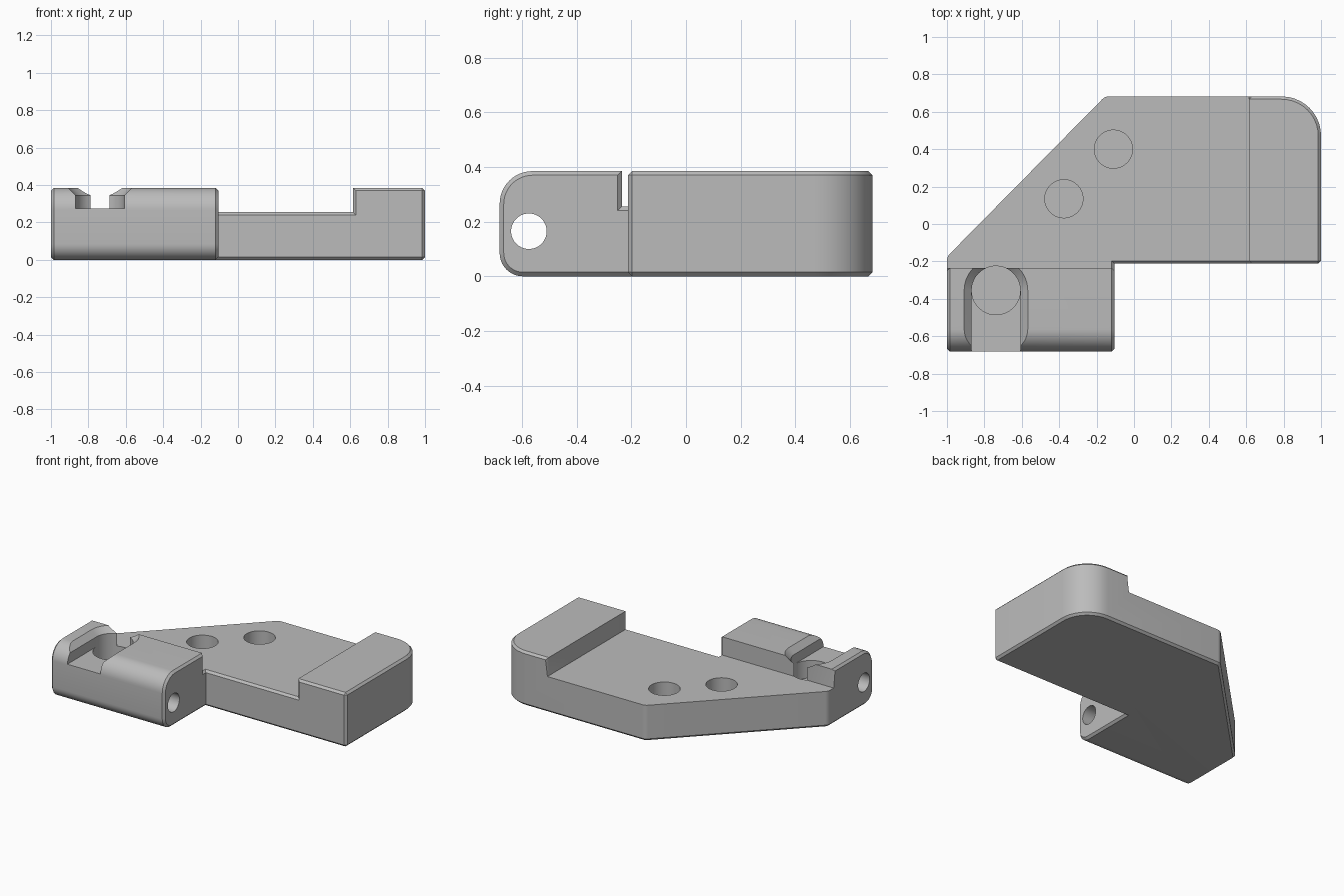
import bpy, bmesh, math
from mathutils import Matrix, Vector

cube = bpy.data.objects.get("Cube")
if cube:
    bpy.data.objects.remove(cube)

TOP, FLOOR = 0.385, 0.255
FRONT, BACK = -0.682, 0.682
BAR_BACK, PLATE_FRONT, BAR_END, STEP = -0.235, -0.212, -0.105, 0.615

grey = bpy.data.materials.new("plain_grey")
grey.use_nodes = True
grey.diffuse_color = (0.5, 0.5, 0.5, 1)
grey.node_tree.nodes["Principled BSDF"].inputs["Base Color"].default_value = grey.diffuse_color


def make_object(name, bm):
    bmesh.ops.recalc_face_normals(bm, faces=bm.faces)
    mesh = bpy.data.meshes.new(name)
    bm.to_mesh(mesh)
    bm.free()
    mesh.materials.append(grey)
    obj = bpy.data.objects.new(name, mesh)
    bpy.context.collection.objects.link(obj)
    return obj


def loft(name, rings):
    """Closed solid through (outline, height) rings with equal point counts."""
    bm = bmesh.new()
    loops = [[bm.verts.new((x, y, z)) for x, y in pts] for pts, z in rings]
    for low, high in zip(loops, loops[1:]):
        for i in range(len(low)):
            j = (i + 1) % len(low)
            bm.faces.new((low[i], low[j], high[j], high[i]))
    bm.faces.new(loops[0][::-1])
    bm.faces.new(loops[-1])
    return make_object(name, bm)


def rounded(corners, steps=10):
    """Outline with a fillet radius at each (x, y, radius) corner."""
    out = []
    for i, (x, y, r) in enumerate(corners):
        p = Vector((x, y))
        if not r:
            out.append((x, y))
            continue
        a = (Vector(corners[i - 1][:2]) - p).normalized()
        b = (Vector(corners[(i + 1) % len(corners)][:2]) - p).normalized()
        half = a.angle(b) / 2
        centre = p + (a + b).normalized() * r / math.sin(half)
        start = p + a * r / math.tan(half) - centre
        end = p + b * r / math.tan(half) - centre
        for k in range(steps + 1):
            d = start.slerp(end, k / steps) if hasattr(start, "slerp") else start.lerp(end, k / steps)
            out.append(tuple(centre + d.normalized() * r))
    return out


def cylinder(name, r, depth, matrix):
    bm = bmesh.new()
    bmesh.ops.create_cone(bm, cap_ends=True, segments=64, radius1=r, radius2=r,
                          depth=depth, matrix=matrix)
    return make_object(name, bm)


def box(name, x0, x1, y0, y1, z0, z1):
    return loft(name, [([(x0, y0), (x1, y0), (x1, y1), (x0, y1)], z) for z in (z0, z1)])


def cut(target, cutter):
    cutter.hide_render = True
    mod = target.modifiers.new("cut", 'BOOLEAN')
    mod.operation, mod.solver, mod.object = 'DIFFERENCE', 'EXACT', cutter
    bpy.context.view_layer.objects.active = target
    bpy.ops.object.modifier_apply(modifier=mod.name)
    bpy.data.objects.remove(cutter)


# Body blank: plate, end block and front bar share one outline
outline = rounded([
    (-1, FRONT, 0), (BAR_END, FRONT, 0), (BAR_END, PLATE_FRONT, 0),
    (1, PLATE_FRONT, 0), (1, BACK, 0.21), (-0.155, BACK, 0.05), (-1, -0.175, 0.05)])
body = loft("bracket_body", [(outline, 0), (outline, TOP)])


def near(a, b):
    return abs(a - b) < 0.002


def bevel_edges(rule, offset, segments):
    bm = bmesh.new()
    bm.from_mesh(body.data)
    edges = [e for e in bm.edges if rule(e)]
    bmesh.ops.bevel(bm, geom=edges, offset=offset, segments=segments, profile=0.5,
                    affect='EDGES', clamp_overlap=False)
    bm.to_mesh(body.data)
    bm.free()


def on(edge, axis, value):
    return all(near(v.co[axis], value) for v in edge.verts)


# Rounded front of the bar
bevel_edges(lambda e: on(e, 1, FRONT) and on(e, 2, TOP), 0.12, 12)
bevel_edges(lambda e: on(e, 1, FRONT) and on(e, 2, 0), 0.085, 10)

# Recessed plate surface between bar and end block
cut(body, box("recess_cutter", -2, STEP, BAR_BACK, 2, FLOOR, 1))


# Small chamfers round the outer edges, leaving the recess rim sharp
def chamfered(e):
    if len(e.link_faces) != 2 or not e.is_convex or e.calc_face_angle() < math.radians(40):
        return False
    mid = (e.verts[0].co + e.verts[1].co) / 2
    if on(e, 2, FLOOR):
        return mid.x > BAR_END - 0.01 and mid.y < PLATE_FRONT + 0.01
    if on(e, 2, TOP):
        return not (on(e, 0, STEP) or on(e, 1, BAR_BACK))
    return True


bevel_edges(chamfered, 0.015, 1)

# Two blind holes in the plate
for x, y in ((-0.375, 0.135), (-0.11, 0.4)):
    cut(body, cylinder("plate_hole_cutter", 0.102, 0.4, Matrix.Translation((x, y, 0.27))))

# Cross bore along the bar
cut(body, cylinder("bore_cutter", 0.065, 3,
                   Matrix.Translation((0, -0.575, 0.165)) @ Matrix.Rotation(math.pi / 2, 4, 'Y')))

# Round-ended slot with a flared mouth, and the deeper pocket at its end
SLOT_X, SLOT_Y = -0.738, -0.355


def stadium(r):
    arc = [(SLOT_X + r * math.cos(math.pi * k / 32), SLOT_Y + r * math.sin(math.pi * k / 32))
           for k in range(33)]
    return arc + [(SLOT_X - r, -1), (SLOT_X + r, -1)]


cut(body, loft("slot_cutter", [(stadium(r), z) for r, z in
                               ((0.13, 0.275), (0.13, 0.345), (0.17, TOP), (0.21, TOP + 0.04))]))
cut(body, cylinder("pocket_cutter", 0.13, 0.15,
                   Matrix.Translation((SLOT_X, SLOT_Y, 0.225))))

# Smooth shading with crisp edges
bpy.ops.object.select_all(action='DESELECT')
body.select_set(True)
bpy.context.view_layer.objects.active = body
bpy.ops.object.shade_smooth_by_angle(angle=math.radians(30))
